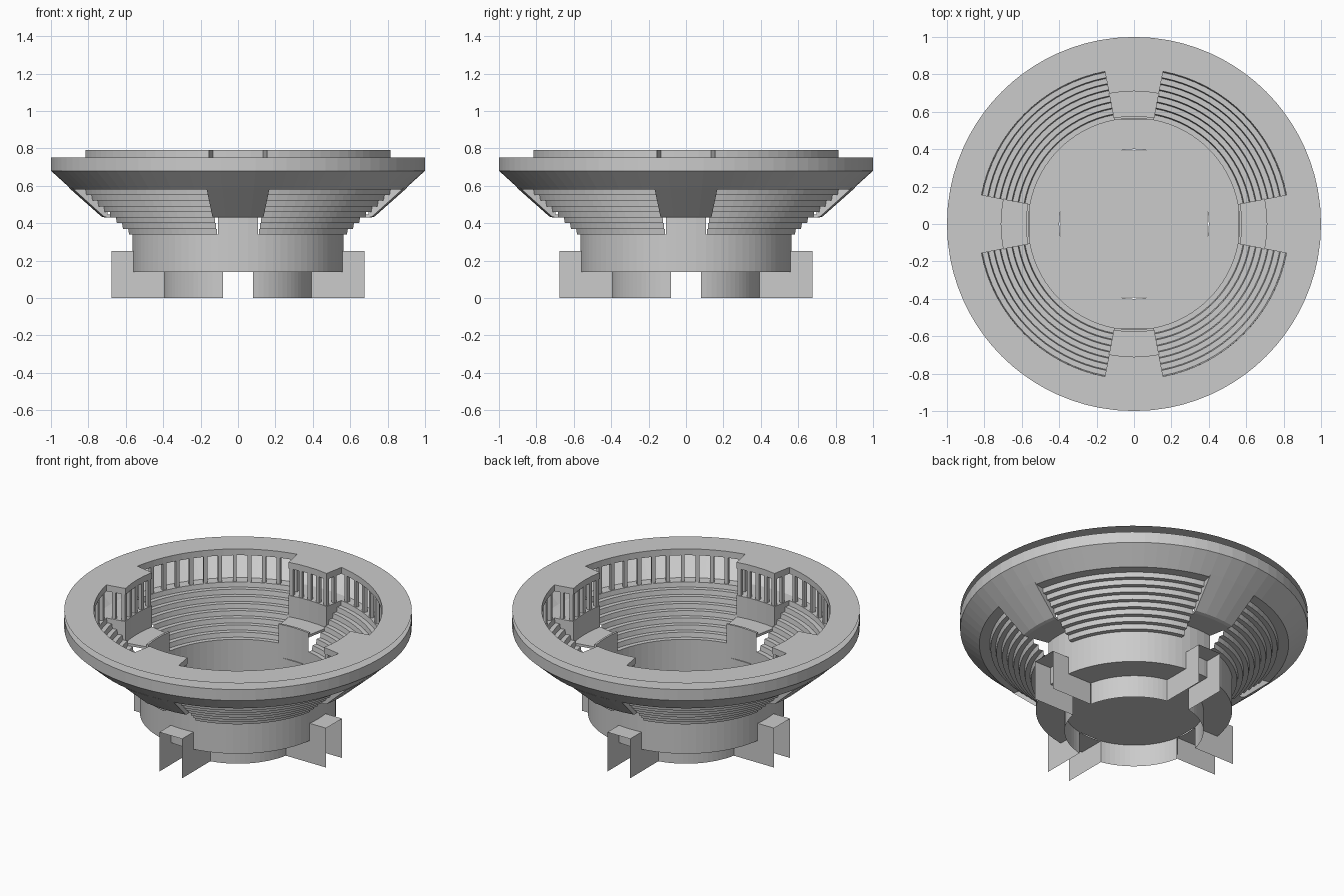
import bpy, bmesh
from math import sin, cos, radians, asin, degrees

if "Cube" in bpy.data.objects:
    bpy.data.objects.remove(bpy.data.objects["Cube"])

GAP = 10.8                      # half angle of the four axis bays
AXES = (0, 90, 180, 270)


def pt(r, a, z):
    return (r * cos(radians(a)), r * sin(radians(a)), z)


def finish(name, bm):
    bmesh.ops.remove_doubles(bm, verts=bm.verts, dist=0.0005)
    bmesh.ops.recalc_face_normals(bm, faces=bm.faces)
    mesh = bpy.data.meshes.new(name)
    bm.to_mesh(mesh)
    bm.free()
    obj = bpy.data.objects.new(name, mesh)
    bpy.context.collection.objects.link(obj)
    return obj


def poly(bm, pts):
    bm.faces.new([bm.verts.new(p) for p in pts])


def sweep(bm, profile, a0, a1, n, closed=False):
    """Turn an (r, z) profile about z from a0 to a1 degrees; closed adds end caps."""
    rows = [[bm.verts.new(pt(r, a0 + (a1 - a0) * i / n, z)) for r, z in profile]
            for i in range(n + 1)]
    m = len(profile)
    for i in range(n):
        for j in range(m if closed else m - 1):
            k = (j + 1) % m
            bm.faces.new((rows[i][j], rows[i][k], rows[i + 1][k], rows[i + 1][j]))
    if closed:
        bm.faces.new(rows[0])
        bm.faces.new(rows[-1][::-1])


def quadrants(bm, profile, gap=GAP, n=16):
    for a in AXES:
        sweep(bm, profile, a + gap, a + 90 - gap, n)


def bays(bm, profile, n=4, closed=False):
    for a in AXES:
        sweep(bm, profile, a - GAP, a + GAP, n, closed)


# Roof: open-rimmed canopy that reaches further inward at the four bays
bm = bmesh.new()
quadrants(bm, [(1, .75), (.83, .75), (.83, .79), (1, .79)])
bays(bm, [(1, .75), (.83, .75), (.71, .75), (.71, .79), (.83, .79), (1, .79)])
for a in AXES:
    for s in (-GAP, GAP):
        poly(bm, [pt(.71, a + s, .75), pt(.83, a + s, .75),
                  pt(.83, a + s, .79), pt(.71, a + s, .79)])
finish("roof", bm)

# Outer wall and sloping soffit under the roof
bm = bmesh.new()
wall = [(1, .75), (1, .68), (.89, .58)]
quadrants(bm, wall)
bays(bm, wall)
finish("outer_wall", bm)

# Stepped seating in four quadrants, ending in the upper walkway
STEPS, R0, Z0, DR, DZ = 8, .565, .34, .0331, .03
profile = [(R0, Z0)]
for i in range(STEPS):
    r, z = R0 + DR * (i + 1), Z0 + DZ * i
    profile += [(r - .005, z), (r, z + DZ)]
profile.append((.89, .58))
bm = bmesh.new()
quadrants(bm, profile)
finish("seating_steps", bm)

# Solid bay boxes with a shallow tray balcony
bm = bmesh.new()
bays(bm, [(.565, .43), (.565, .46), (.578, .46), (.578, .445), (.71, .445),
          (.71, .58), (.885, .58), (.905, .59), (.73, .435), (.71, .43)], closed=True)
finish("bay_boxes", bm)

# Drum and arena floor
bm = bmesh.new()
drum = [(.4, .14), (.565, .14), (.565, .34)]
quadrants(bm, drum)
bays(bm, drum + [(.565, .43)])
disc = [pt(.4, a + GAP + (90 - 2 * GAP) * i / 16, .14) for a in AXES for i in range(17)]
poly(bm, disc)
finish("drum_and_floor", bm)

# Columns between walkway and roof
bm = bmesh.new()


def column(r, a, w=.011, z0=.58, z1=.75):
    c, s = cos(radians(a)), sin(radians(a))
    base = [((r + u) * c - v * s, (r + u) * s + v * c)
            for u, v in ((-w, -w), (w, -w), (w, w), (-w, w))]
    for i in range(4):
        (x0, y0), (x1, y1) = base[i], base[(i + 1) % 4]
        poly(bm, [(x0, y0, z0), (x1, y1, z0), (x1, y1, z1), (x0, y0, z1)])


for a in AXES:
    for i in range(12):
        column(.845, a + 13 + 64 * i / 11)
    for s in (-9.5, -4.75, 0, 4.75, 9.5):
        column(.725, a + s)
    for s in (-9.7, 9.7):
        column(.785, a + s)
finish("columns", bm)

# Lower ring wall, open at the four passages
bm = bmesh.new()
quadrants(bm, [(.4, 0), (.4, .14)], gap=degrees(asin(.08 / .4)))
finish("base_wall", bm)

# Entrance passages: two side walls and a roof outside the drum
bm = bmesh.new()
side = [(.392, 0), (.675, 0), (.675, .25), (.559, .25), (.559, .14), (.392, .14)]
for a in AXES:
    c, s = round(cos(radians(a))), round(sin(radians(a)))

    def place(u, v, z):
        return (u * c - v * s, u * s + v * c, z)
    for v in (-.08, .08):
        poly(bm, [place(u, v, z) for u, z in side])
    poly(bm, [place(.559, -.08, .25), place(.675, -.08, .25),
              place(.675, .08, .25), place(.559, .08, .25)])
finish("entrance_passages", bm)
